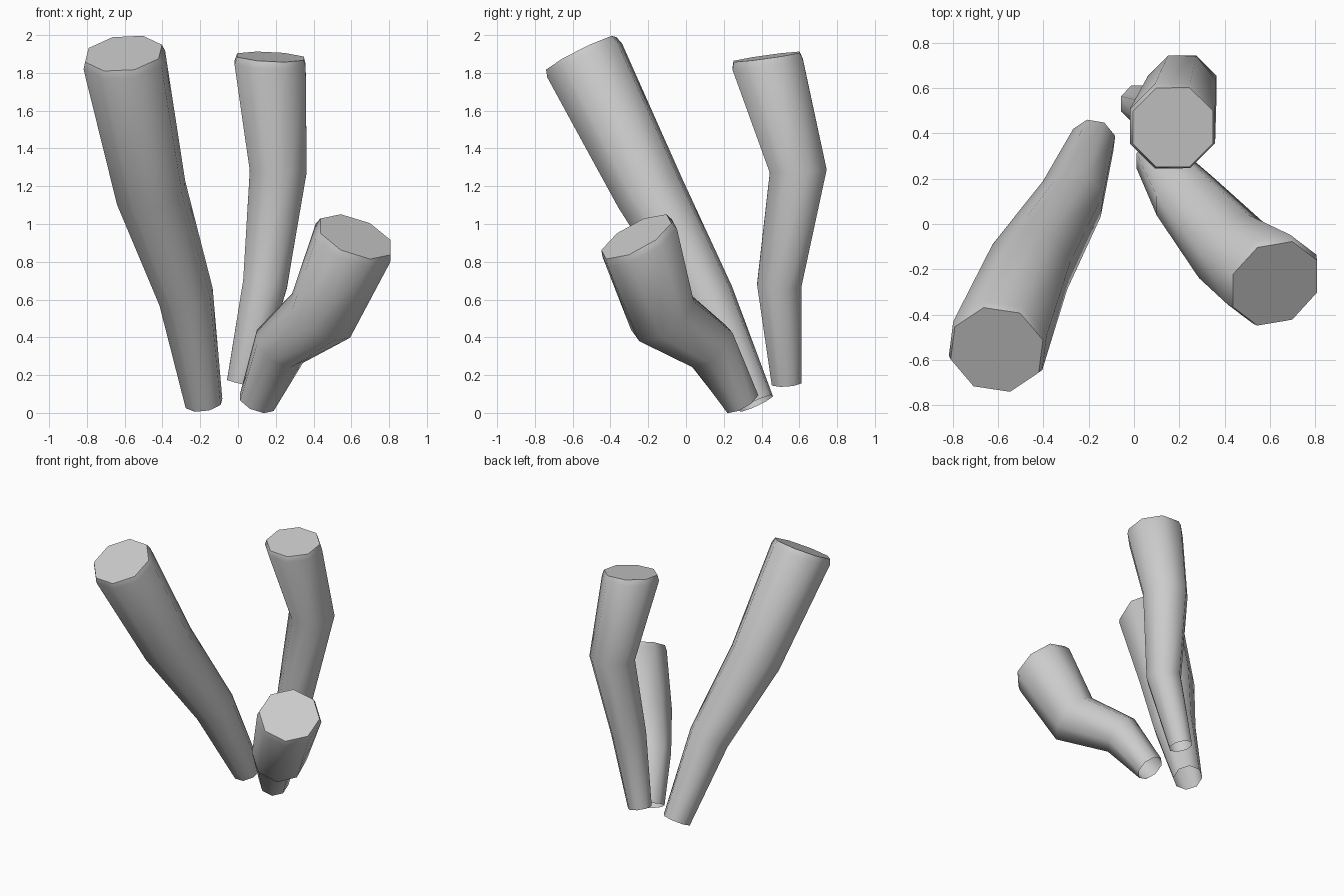
import bpy, bmesh, math
from mathutils import Vector

if "Cube" in bpy.data.objects:
    bpy.data.objects.remove(bpy.data.objects["Cube"])

SIDES = 8


def ring(bm, center, normal, radius, phase):
    """Octagonal ring of vertices around center, square to normal."""
    n = normal.normalized()
    u = (Vector((1, 0, 0)) - n * n.x).normalized()
    v = n.cross(u)
    verts = []
    for i in range(SIDES):
        a = math.radians(phase) + math.tau * i / SIDES
        verts.append(bm.verts.new(center + radius * (math.cos(a) * u + math.sin(a) * v)))
    return verts


def bent_tube(name, path, radii, top_normal, phase):
    """Tapered bent tube from bottom to top: open below, chamfered cap above."""
    pts = [Vector(p) for p in path]
    bm = bmesh.new()
    top_n = Vector(top_normal).normalized()
    last = len(pts) - 1
    rings = []
    for i, p in enumerate(pts[:-1]):
        up = (pts[i + 1] - p).normalized()
        down = (p - pts[i - 1]).normalized() if i else up
        rings.append(ring(bm, p, up + down, radii[i], phase))

    # chamfered rim and cap
    rings.append(ring(bm, pts[last] - top_n * 0.04, top_n, radii[last], phase))
    rings.append(ring(bm, pts[last], top_n, radii[last] - 0.013, phase))

    # walls
    for a, b in zip(rings, rings[1:]):
        for i in range(SIDES):
            j = (i + 1) % SIDES
            bm.faces.new((a[i], a[j], b[j], b[i])).smooth = True
    cap = bm.faces.new(rings[-1])
    for e in cap.edges:
        e.smooth = False

    mesh = bpy.data.meshes.new(name)
    bm.to_mesh(mesh)
    bm.free()
    obj = bpy.data.objects.new(name, mesh)
    bpy.context.collection.objects.link(obj)
    return obj


# tall left stalk, leaning forward
bent_tube("left_stalk",
          [(-0.18, 0.37, 0.05), (-0.275, 0.11, 0.615), (-0.46, -0.19, 1.165), (-0.606, -0.555, 1.903)],
          [0.102, 0.15, 0.193, 0.226], (-0.12, -0.5, 1), 16)

# upright back stalk
bent_tube("back_stalk",
          [(0.02, 0.533, 0.158), (0.143, 0.494, 0.68), (0.213, 0.594, 1.28), (0.172, 0.427, 1.885)],
          [0.086, 0.127, 0.163, 0.204], (0.05, -0.14, 1), 22.5)

# short right stalk, bending outward
bent_tube("right_stalk",
          [(0.10, 0.295, 0.057), (0.222, 0.125, 0.352), (0.44, -0.125, 0.515), (0.622, -0.263, 0.933)],
          [0.102, 0.15, 0.193, 0.226], (0.4, -0.55, 1), 22.5)
